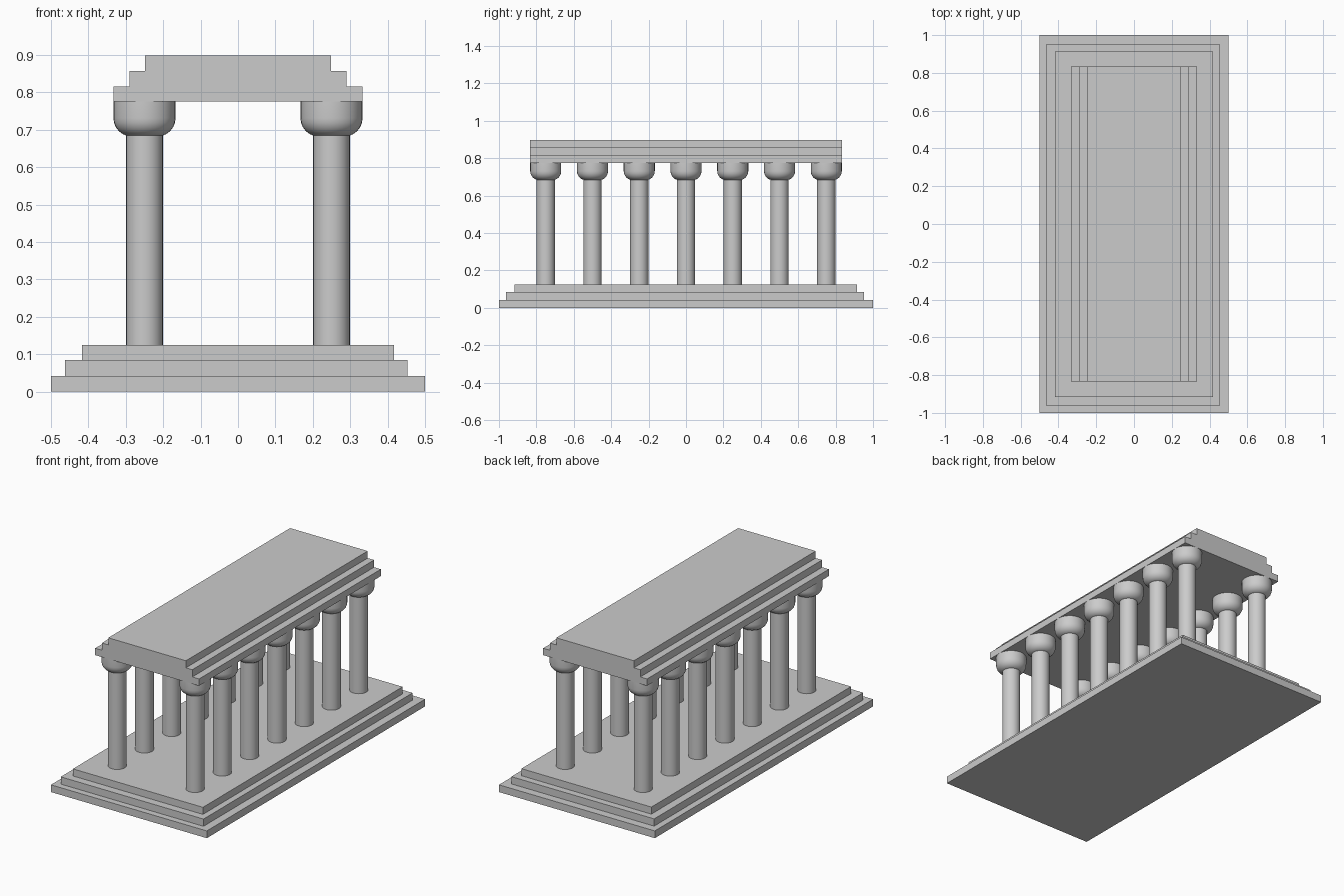
import bpy, bmesh, math

cube = bpy.data.objects.get("Cube")
if cube:
    bpy.data.objects.remove(cube, do_unlink=True)

stone = bpy.data.materials.new("grey stone")
stone.use_nodes = True
GREY = (0.6, 0.6, 0.6, 1)
stone.diffuse_color = GREY
stone.node_tree.nodes["Principled BSDF"].inputs["Base Color"].default_value = GREY


def add_object(name, bm, smooth=False):
    bmesh.ops.recalc_face_normals(bm, faces=bm.faces)
    mesh = bpy.data.meshes.new(name)
    bm.to_mesh(mesh)
    bm.free()
    mesh.materials.append(stone)
    obj = bpy.data.objects.new(name, mesh)
    bpy.context.collection.objects.link(obj)
    if smooth:
        bpy.ops.object.select_all(action='DESELECT')
        obj.select_set(True)
        bpy.context.view_layer.objects.active = obj
        bpy.ops.object.shade_smooth_by_angle(angle=math.radians(40))
    return obj


def slab(name, x0, x1, y0, y1, z0, z1):
    bm = bmesh.new()
    bmesh.ops.create_cube(bm, size=1)
    for v in bm.verts:
        v.co = (x1 if v.co.x > 0 else x0, y1 if v.co.y > 0 else y0,
                z1 if v.co.z > 0 else z0)
    return add_object(name, bm)


def lathe(name, profile, steps=32):
    bm = bmesh.new()
    verts = [bm.verts.new((r, 0, z)) for r, z in profile]
    edges = [bm.edges.new(pair) for pair in zip(verts, verts[1:])]
    bmesh.ops.spin(bm, geom=verts + edges, cent=(0, 0, 0), axis=(0, 0, 1),
                   angle=math.tau, steps=steps)
    bmesh.ops.remove_doubles(bm, verts=bm.verts, dist=0.0001)
    return add_object(name, bm, smooth=True)


# Stepped base
slab("lower_step", -0.5, 0.5, -1, 1, 0, 0.042)
slab("middle_step", -0.463, 0.453, -0.963, 0.953, 0.042, 0.084)
slab("upper_step", -0.417, 0.417, -0.917, 0.913, 0.084, 0.125)

# Stepped roof: one profile extruded along the length
half = [(0.333, 0.775), (0.333, 0.815), (0.29, 0.815), (0.29, 0.857),
        (0.249, 0.857), (0.249, 0.898)]
outline = half + [(-x, z) for x, z in reversed(half)]
bm = bmesh.new()
end = bm.faces.new([bm.verts.new((x, -0.833, z)) for x, z in outline])
ext = bmesh.ops.extrude_face_region(bm, geom=[end])
# Keep the first end as the front cap
bmesh.ops.translate(bm, vec=(0, 1.666, 0),
                    verts=[g for g in ext["geom"] if isinstance(g, bmesh.types.BMVert)])
if not any(all(v.co.y < 0 for v in f.verts) for f in bm.faces):
    bm.faces.new([v for v in bm.verts if v.co.y < 0])
add_object("roof", bm)

# Column shaft and rounded capital
shaft = lathe("column_shaft", [(0, 0.125), (0.049, 0.125), (0.049, 0.684), (0, 0.684)])
arc = [(0.034 + 0.049 * math.sin(a), 0.731 - 0.049 * math.cos(a))
       for a in (math.radians(15 * i) for i in range(7))]
capital = lathe("column_capital", [(0, 0.682)] + arc + [(0.083, 0.775), (0, 0.775)])

# Two rows of seven columns
for part in (shaft, capital):
    for side, x in (("right", -0.25), ("left", 0.25)):
        for i in range(7):
            copy = part.copy()
            copy.name = f"{part.name}_{side}_{i + 1}"
            copy.location = (x, -0.75 + 0.25 * i, 0)
            bpy.context.collection.objects.link(copy)
    bpy.data.objects.remove(part, do_unlink=True)
